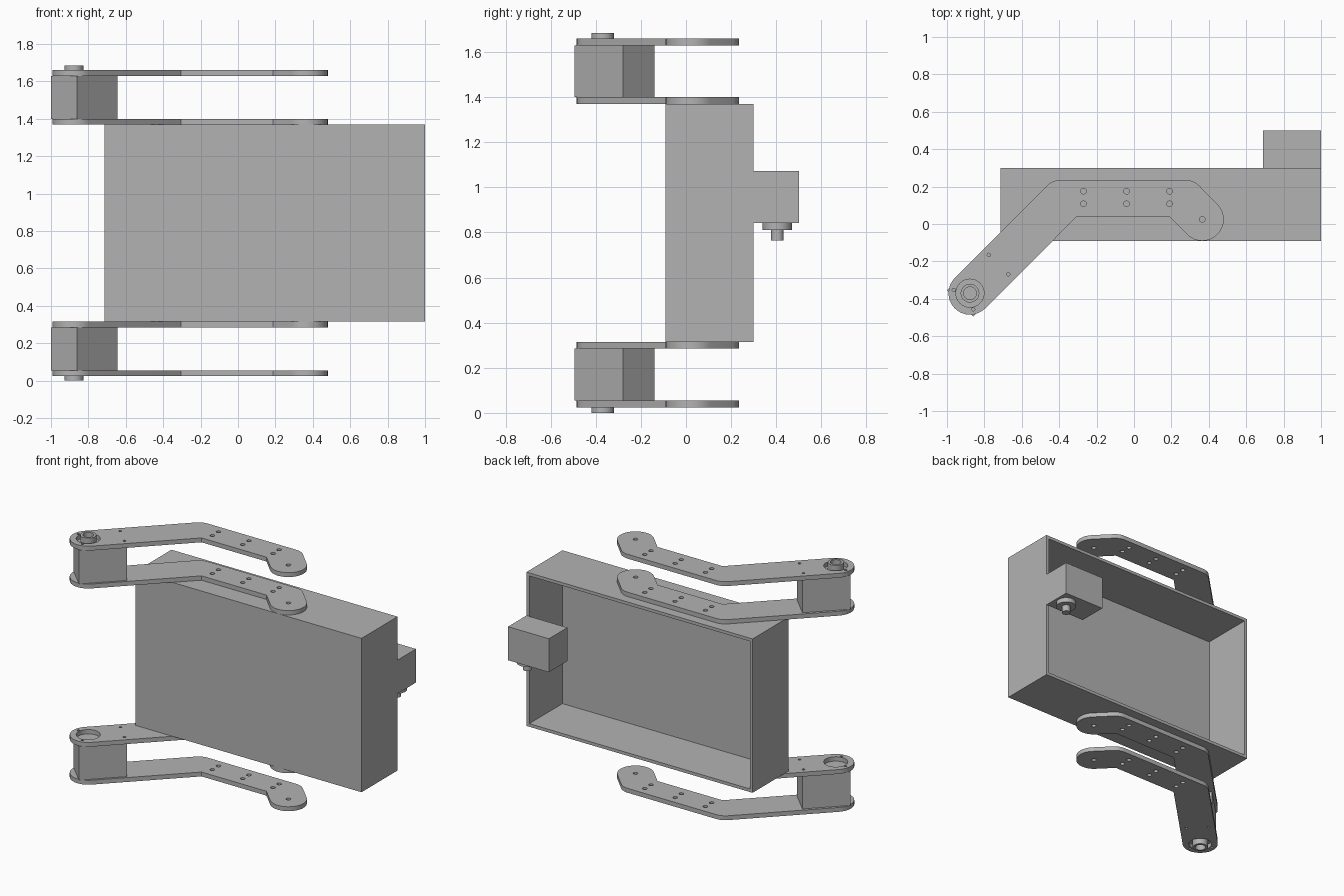
import bpy, bmesh, math
from mathutils import Matrix, Vector

default = bpy.data.objects.get("Cube")
if default:
    bpy.data.objects.remove(default, do_unlink=True)

# Single plain grey
grey = bpy.data.materials.new("plain_grey")
grey.use_nodes = True
colour = (0.45, 0.45, 0.45, 1)
grey.diffuse_color = colour
grey.node_tree.nodes["Principled BSDF"].inputs["Base Color"].default_value = colour


def add_mesh(name, bm):
    bmesh.ops.recalc_face_normals(bm, faces=bm.faces)
    mesh = bpy.data.meshes.new(name)
    bm.to_mesh(mesh)
    bm.free()
    mesh.materials.append(grey)
    obj = bpy.data.objects.new(name, mesh)
    bpy.context.collection.objects.link(obj)
    return obj


def box_bm(size, centre, angle=0):
    bm = bmesh.new()
    matrix = (Matrix.Translation(centre) @ Matrix.Rotation(angle, 4, 'Z')
              @ Matrix.Diagonal((*size, 1)))
    bmesh.ops.create_cube(bm, size=1, matrix=matrix)
    return bm


def arc(x, y, r, start, end, steps=16):
    angles = [math.radians(start + (end - start) * i / steps) for i in range(steps + 1)]
    return [(x + r * math.cos(a), y + r * math.sin(a)) for a in angles]


def circle(x, y, r, steps=32):
    return arc(x, y, r, 0, 360, steps)[:-1]


def slab(name, loops, z0, z1):
    """Extrude an outline; any further loops become holes."""
    curve = bpy.data.curves.new(name, 'CURVE')
    curve.dimensions = '2D'
    curve.fill_mode = 'BOTH'
    curve.extrude = (z1 - z0) / 2
    for loop in loops:
        spline = curve.splines.new('POLY')
        spline.points.add(len(loop) - 1)
        for point, (x, y) in zip(spline.points, loop):
            point.co = (x, y, 0, 1)
        spline.use_cyclic_u = True
    temp = bpy.data.objects.new(name + "_outline", curve)
    bpy.context.collection.objects.link(temp)
    bpy.context.view_layer.update()
    mesh = bpy.data.meshes.new_from_object(
        temp.evaluated_get(bpy.context.evaluated_depsgraph_get()))
    bm = bmesh.new()
    bm.from_mesh(mesh)
    bpy.data.objects.remove(temp, do_unlink=True)
    bpy.data.curves.remove(curve)
    bpy.data.meshes.remove(mesh)
    bmesh.ops.remove_doubles(bm, verts=bm.verts, dist=0.0001)
    bmesh.ops.translate(bm, verts=bm.verts, vec=(0, 0, (z0 + z1) / 2))
    obj = add_mesh(name, bm)
    bpy.ops.object.select_all(action='DESELECT')
    obj.select_set(True)
    bpy.context.view_layer.objects.active = obj
    bpy.ops.object.shade_smooth_by_angle(angle=math.radians(30))
    return obj


# Open-backed main housing
WALL = 0.03
MID = 0.8425
bm = box_bm((1.715, 0.39, 1.055), (0.1425, 0.105, MID))
back = max(bm.faces, key=lambda f: f.calc_center_median().y)
bmesh.ops.inset_region(bm, faces=[back], thickness=WALL)
floor = bmesh.ops.extrude_discrete_faces(bm, faces=[back])["faces"][0]
bmesh.ops.translate(bm, verts=floor.verts, vec=(0, WALL - 0.39, 0))
add_mesh("housing", bm)

# Rear motor with boss and shaft pointing down
add_mesh("rear_motor", box_bm((0.31, 0.2, 0.23), (0.845, 0.4, 0.957)))
slab("rear_motor_boss", [circle(0.92, 0.405, 0.065)], 0.81, 0.842)
slab("rear_motor_shaft", [circle(0.92, 0.405, 0.0275)], 0.765, 0.81)

# Bent arm outline with pivot hole and screw holes
PIVOT = (-0.877, -0.37)
arm = (arc(*PIVOT, 0.115, 135, 315) + [(-0.305, 0.04), (0.188, 0.04)]
       + arc(0.365, 0.025, 0.115, 225, 405)
       + arc(0.277, 0.135, 0.1, 45, 90, 6) + arc(-0.394, 0.135, 0.1, 90, 135, 6))
holes = [circle(*PIVOT, 0.075), circle(0.365, 0.025, 0.015, 16)]
holes += [circle(x, y, 0.015, 16) for x in (-0.27, -0.04, 0.19) for y in (0.108, 0.175)]
# Motor screws sit in a rectangle aligned with the bent section
along, across = Vector((1, 1)) / math.sqrt(2), Vector((-1, 1)) / math.sqrt(2)
for a in (0.05, 0.315):
    for side in (-0.0735, 0.0735):
        spot = Vector((-0.947, -0.44)) + along * a + across * side
        holes.append(circle(*spot, 0.009, 12))

# Mirrored upper and lower arm pairs, each holding a motor and a hollow hub
for label, s in (("upper", 1), ("lower", -1)):
    def span(low, high):
        return sorted((MID + s * low, MID + s * high))

    slab(label + "_inner_arm", [arm] + holes, *span(0.5275, 0.5575))
    slab(label + "_outer_arm", [arm] + holes, *span(0.7875, 0.8175))
    add_mesh(label + "_arm_motor",
             box_bm((0.304, 0.198, 0.23), (-0.8225, -0.3175, MID + s * 0.6725), math.pi / 4))
    slab(label + "_hub", [circle(*PIVOT, 0.05), circle(*PIVOT, 0.034)], *span(0.7875, 0.8425))
